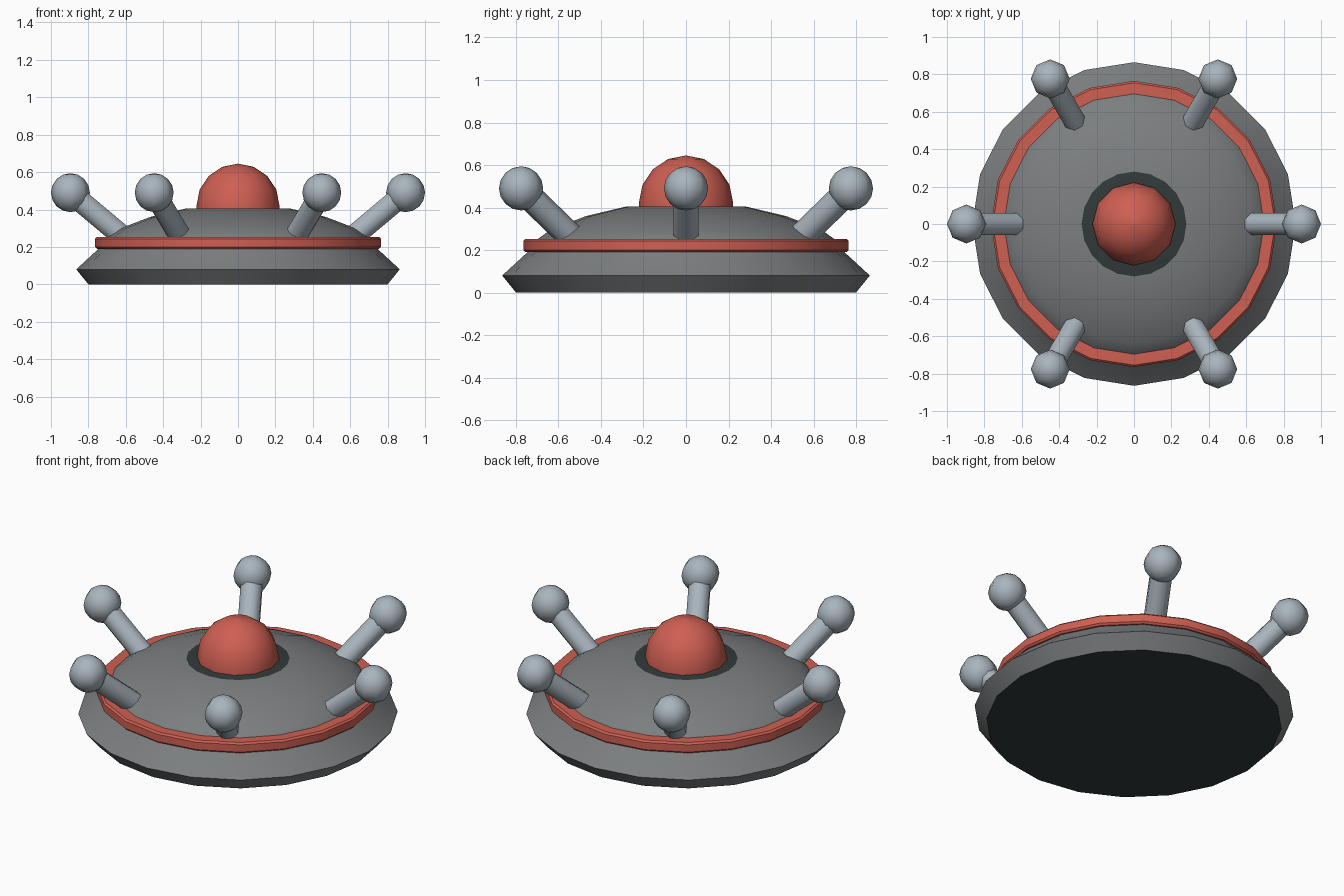
import bpy, bmesh, math
from mathutils import Vector, Matrix

if "Cube" in bpy.data.objects:
    bpy.data.objects.remove(bpy.data.objects["Cube"])


def material(name, rgb):
    m = bpy.data.materials.new(name)
    m.diffuse_color = (*rgb, 1)
    m.use_nodes = True
    m.node_tree.nodes["Principled BSDF"].inputs["Base Color"].default_value = m.diffuse_color
    return m


GREY = material("hull grey", (0.20, 0.21, 0.215))
DARK = material("dark plate", (0.032, 0.042, 0.042))
RED = material("signal red", (0.62, 0.115, 0.085))
STEEL = material("pale steel", (0.40, 0.46, 0.51))


def finish(bm, name, mats, angle=30):
    bmesh.ops.recalc_face_normals(bm, faces=bm.faces)
    me = bpy.data.meshes.new(name)
    bm.to_mesh(me)
    bm.free()
    for m in mats:
        me.materials.append(m)
    ob = bpy.data.objects.new(name, me)
    bpy.context.collection.objects.link(ob)
    bpy.ops.object.select_all(action='DESELECT')
    ob.select_set(True)
    bpy.context.view_layer.objects.active = ob
    bpy.ops.object.shade_smooth_by_angle(angle=math.radians(angle))
    return ob


def lathe(profile, sides, closed=False):
    """Spin (radius, z) points; cap the ends unless the profile is closed."""
    bm = bmesh.new()
    rings = [[bm.verts.new((r * math.cos(math.tau * i / sides),
                            r * math.sin(math.tau * i / sides), z))
              for i in range(sides)] for r, z in profile]
    pairs = list(zip(rings, rings[1:]))
    if closed:
        pairs.append((rings[-1], rings[0]))
    for a, b in pairs:
        for i in range(sides):
            j = (i + 1) % sides
            bm.faces.new((a[i], a[j], b[j], b[i]))
    if not closed:
        bm.faces.new(rings[0])
        bm.faces.new(rings[-1])
    return bm


# Saucer hull, with dark flat plates on top and underneath
hull = lathe([(0.80, 0), (0.865, 0.08), (0.74, 0.195), (0.70, 0.25),
              (0.635, 0.297), (0.47, 0.36), (0.28, 0.405)], 20)
for f in hull.faces:
    f.material_index = 1 if len(f.verts) > 4 else 0
finish(hull, "saucer_hull", [GREY, DARK])

# Red band around the hull
finish(lathe([(0.69, 0.19), (0.755, 0.19), (0.765, 0.20), (0.765, 0.243),
              (0.755, 0.253), (0.69, 0.253)], 20, closed=True),
       "hull_band", [RED])

# Red half dome on the top plate
dome = [(0.222 * math.cos(a), 0.42 + 0.225 * math.sin(a))
        for a in (math.radians(22.5 * k) for k in range(4))]
bm = lathe([(0.222, 0.40)] + dome + [(0.0005, 0.645)], 12)
finish(bm, "top_dome", [RED], 60)

# Six slanted stalks with ball ends
slope = math.radians(40)
for k in range(6):
    a = math.tau * k / 6
    out = Vector((math.cos(a), math.sin(a), 0))
    ball = out * 0.896 + Vector((0, 0, 0.49))
    axis = out * math.cos(slope) + Vector((0, 0, math.sin(slope)))
    length = 0.40

    bm = bmesh.new()
    turn = (Matrix.Rotation(a, 4, 'Z')
            @ Matrix.Rotation(math.pi / 2 - slope, 4, 'Y')
            @ Matrix.Rotation(math.pi / 8, 4, 'Z'))
    bmesh.ops.create_cone(bm, cap_ends=True, segments=8, radius1=0.063,
                          radius2=0.063, depth=length,
                          matrix=Matrix.Translation(ball - axis * length / 2) @ turn)
    finish(bm, f"stalk_{k + 1}", [STEEL], 50)

    bm = bmesh.new()
    bmesh.ops.create_uvsphere(bm, u_segments=8, v_segments=8, radius=0.104,
                              matrix=Matrix.Translation(ball))
    finish(bm, f"stalk_ball_{k + 1}", [STEEL], 60)
